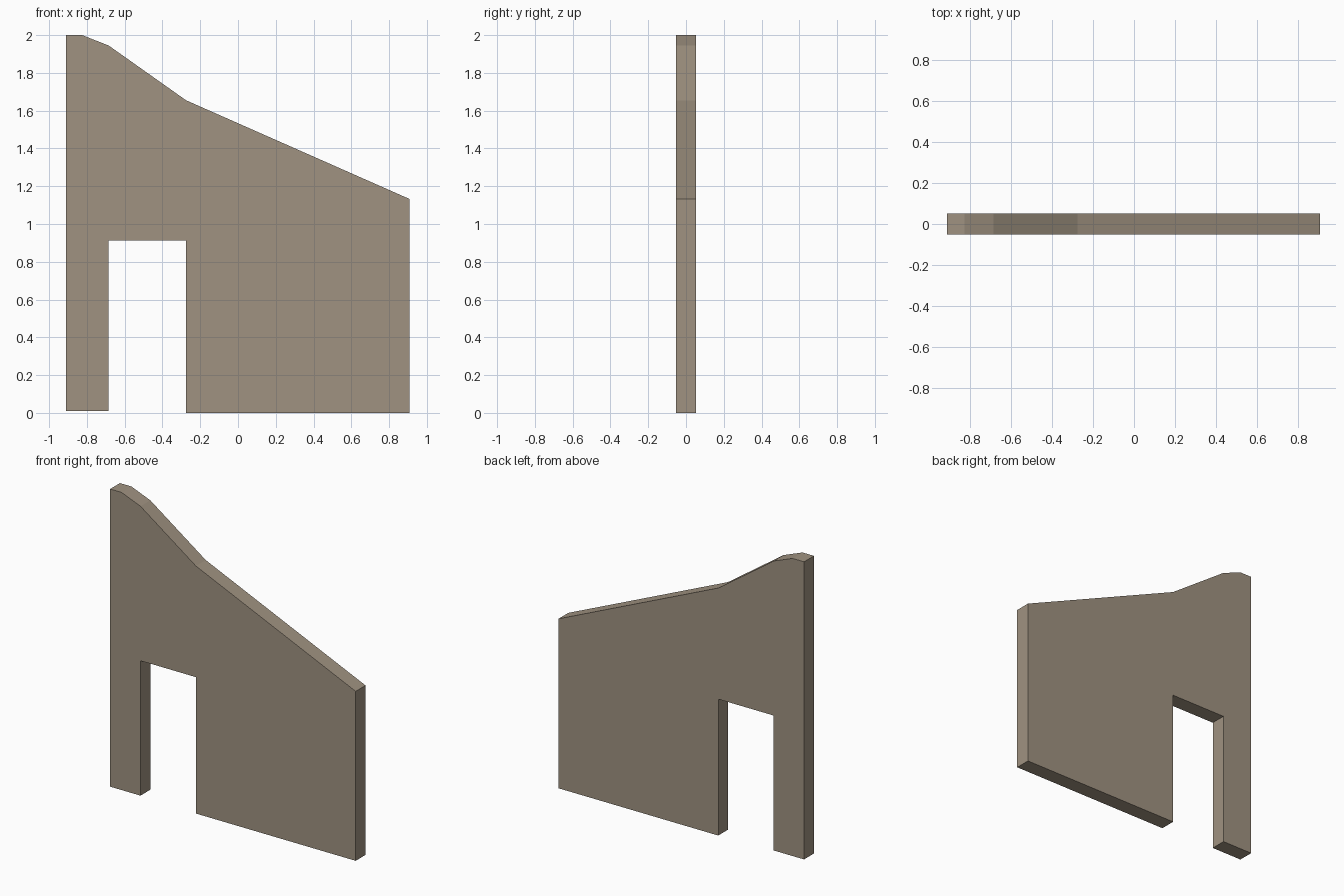
import bpy, bmesh

if "Cube" in bpy.data.objects:
    bpy.data.objects.remove(bpy.data.objects["Cube"])

HALF_THICKNESS = 0.052

# Wall outline (x, z) with sloping top and doorway notch
outline = [
    (-0.91, 0.01), (-0.685, 0.01), (-0.685, 0.912), (-0.275, 0.912),
    (-0.275, 0.0), (0.907, 0.0), (0.907, 1.133), (-0.275, 1.655),
    (-0.685, 1.945), (-0.825, 2.0), (-0.91, 2.0),
]

# Extrude the outline through the wall thickness
bm = bmesh.new()
face = bm.faces.new([bm.verts.new((x, -HALF_THICKNESS, z)) for x, z in outline])
ext = bmesh.ops.extrude_face_region(bm, geom=[face], use_keep_orig=True)
moved = [g for g in ext["geom"] if isinstance(g, bmesh.types.BMVert)]
bmesh.ops.translate(bm, verts=moved, vec=(0, 2 * HALF_THICKNESS, 0))
bmesh.ops.recalc_face_normals(bm, faces=bm.faces)

mesh = bpy.data.meshes.new("wall_with_doorway")
bm.to_mesh(mesh)
bm.free()
wall = bpy.data.objects.new("wall_with_doorway", mesh)
bpy.context.collection.objects.link(wall)

# Taupe plaster colour
mat = bpy.data.materials.new("taupe")
mat.diffuse_color = (0.35, 0.29, 0.22, 1)
mat.use_nodes = True
mat.node_tree.nodes["Principled BSDF"].inputs["Base Color"].default_value = mat.diffuse_color
mesh.materials.append(mat)
